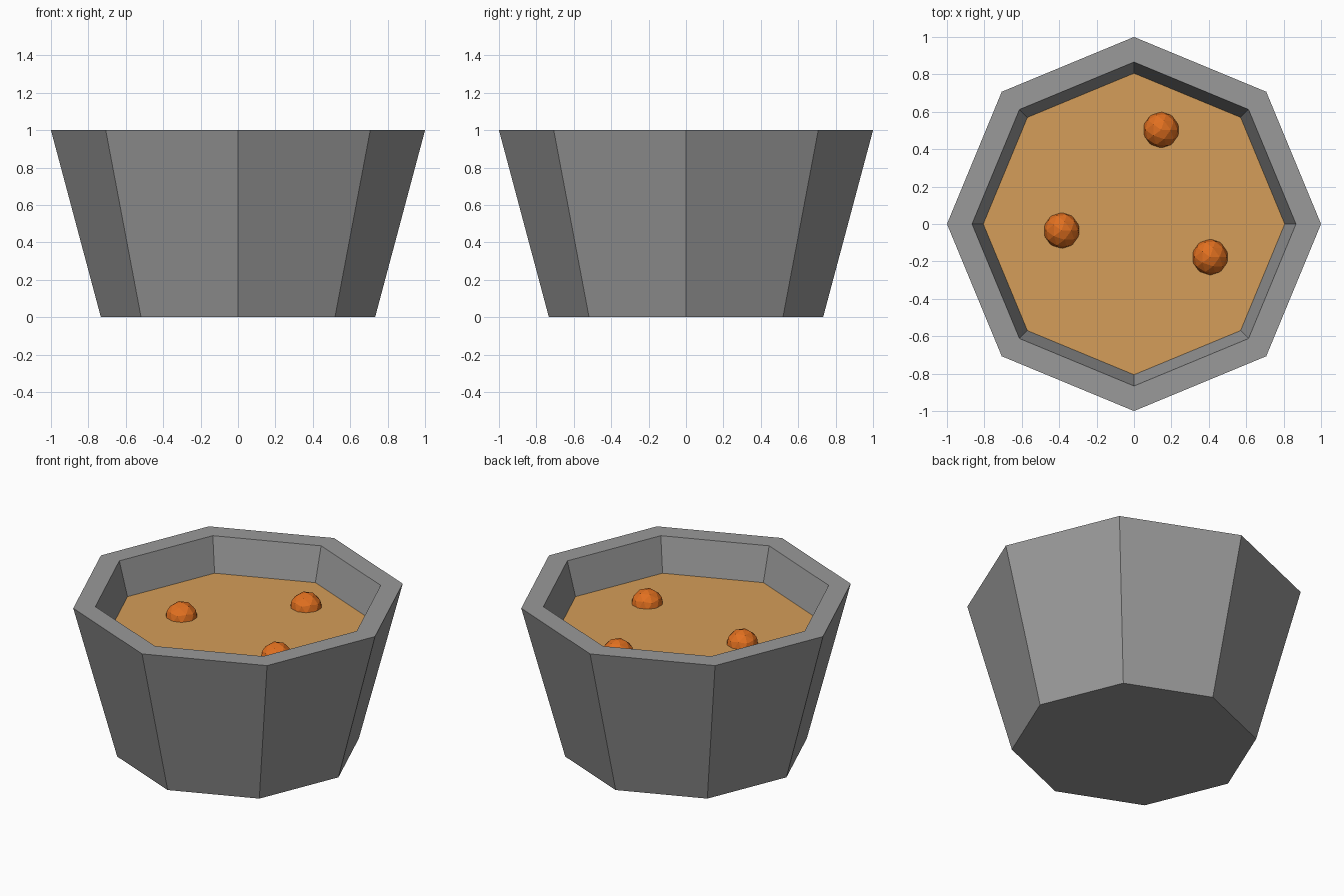
import bpy, bmesh
from math import cos, sin, pi

if "Cube" in bpy.data.objects:
    bpy.data.objects.remove(bpy.data.objects["Cube"])

SIDES = 8
SOUP_Z = 0.78


def material(name, rgb):
    m = bpy.data.materials.new(name)
    m.diffuse_color = (*rgb, 1)
    m.use_nodes = True
    m.node_tree.nodes["Principled BSDF"].inputs["Base Color"].default_value = m.diffuse_color
    return m


def lathe(name, profile, mat):
    """Octagonal rings through (radius, z) points, capped at both ends."""
    bm = bmesh.new()
    rings = [[bm.verts.new((r * cos(2 * pi * i / SIDES), r * sin(2 * pi * i / SIDES), z))
              for i in range(SIDES)] for r, z in profile]
    for a, b in zip(rings, rings[1:]):
        for i in range(SIDES):
            j = (i + 1) % SIDES
            bm.faces.new((a[i], a[j], b[j], b[i]))
    bm.faces.new(rings[0][::-1])
    bm.faces.new(rings[-1])
    bmesh.ops.recalc_face_normals(bm, faces=bm.faces)
    mesh = bpy.data.meshes.new(name)
    bm.to_mesh(mesh)
    bm.free()
    obj = bpy.data.objects.new(name, mesh)
    bpy.context.collection.objects.link(obj)
    mesh.materials.append(mat)
    return obj


# Bowl: flared outer wall, flat rim, sloped inner wall and floor
lathe("bowl", [(0.733, 0), (1, 1), (0.866, 1), (0.63, 0.13)],
      material("dark_grey", (0.32, 0.32, 0.32)))

# Soup filling, fitted to the inner wall
lathe("soup", [(0.64, 0.15), (0.806, SOUP_Z)], material("broth", (0.66, 0.34, 0.10)))

# Floating chunks, half submerged
chunk_mat = material("chunk_orange", (0.75, 0.16, 0.014))
for k, (x, y) in enumerate([(0.145, 0.503), (-0.387, -0.035), (0.407, -0.177)]):
    bpy.ops.mesh.primitive_ico_sphere_add(subdivisions=2, radius=0.098, location=(x, y, 0.77))
    chunk = bpy.context.object
    chunk.name = f"chunk_{k + 1}"
    chunk.data.materials.append(chunk_mat)
